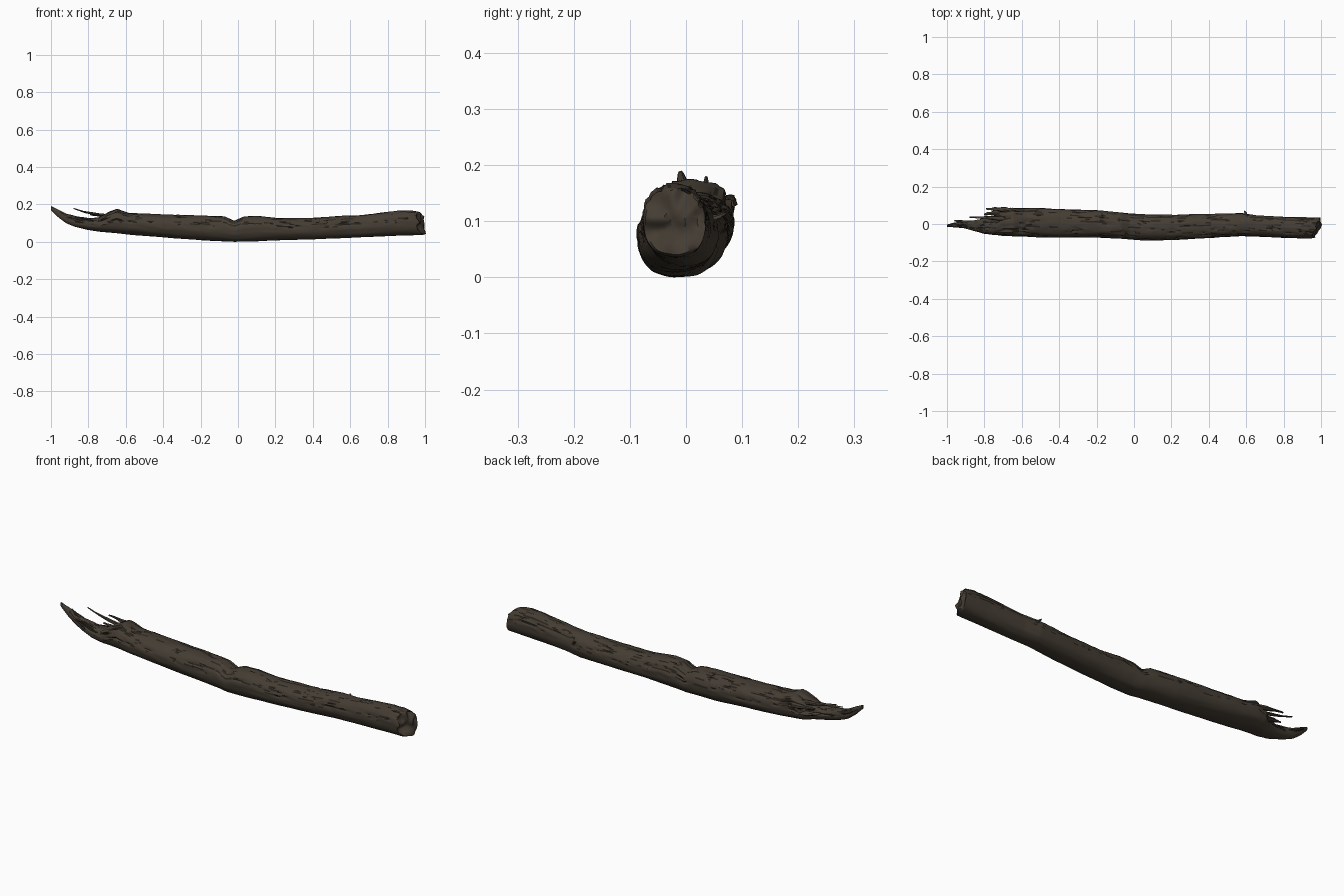
import bpy, bmesh, math, random
from mathutils import Vector, noise

random.seed(4)
if "Cube" in bpy.data.objects:
    bpy.data.objects.remove(bpy.data.objects["Cube"])


def make_material(name, color):
    mat = bpy.data.materials.new(name)
    mat.use_nodes = True
    mat.diffuse_color = color
    bsdf = mat.node_tree.nodes["Principled BSDF"]
    bsdf.inputs["Base Color"].default_value = color
    bsdf.inputs["Roughness"].default_value = 0.9
    return mat


bark = make_material("dark brown bark", (0.058, 0.046, 0.033, 1))
crack = make_material("blackish crack", (0.022, 0.017, 0.012, 1))

# Log outline: x, bottom, top, front edge, back edge
STATIONS = [
    (-1, .17, .19, -.015, -.003),
    (-.96, .13, .172, -.018, .008),
    (-.92, .10, .15, -.02, .014),
    (-.87, .08, .138, -.032, .018),
    (-.8, .063, .125, -.052, .028),
    (-.74, .054, .13, -.058, .045),
    (-.7, .05, .152, -.062, .08),
    (-.65, .045, .176, -.066, .088),
    (-.58, .038, .155, -.068, .086),
    (-.4, .024, .146, -.072, .08),
    (-.2, .008, .141, -.073, .073),
    (-.07, .002, .136, -.078, .062),
    (-.02, 0, .112, -.083, .056),
    (.03, .001, .134, -.086, .053),
    (.1, .003, .139, -.088, .05),
    (.22, .008, .126, -.085, .05),
    (.4, .013, .128, -.076, .054),
    (.58, .02, .14, -.064, .058),
    (.66, .024, .143, -.067, .045),
    (.86, .033, .166, -.076, .037),
    (.93, .035, .168, -.078, .036),
    (.975, .036, .16, -.076, .035),
]
SIDES, RINGS = 56, 210


def smooth(lo, hi, v):
    t = min(max((v - lo) / (hi - lo), 0), 1)
    return t * t * (3 - 2 * t)


def outline(x):
    """Blend the two stations on either side of x."""
    for a, b in zip(STATIONS, STATIONS[1:]):
        if x <= b[0]:
            t = (x - a[0]) / (b[0] - a[0])
            return [p + (q - p) * t for p, q in zip(a[1:], b[1:])]
    return STATIONS[-1][1:]


def groove(x, c, s):
    """Long cracks that follow the grain, mostly on the upper half."""
    n = noise.noise(Vector((x * 3.5, c * 4.5 + x * .6, s * 4.5)))
    return max(0, 1 - abs(n) * 9) * smooth(-.35, .3, s)


def surface(x, angle):
    low, high, front, back = outline(x)
    c, s = math.cos(angle), math.sin(angle)
    ragged = 1 - smooth(-.74, -.55, x)
    grain = noise.noise(Vector((x * 7, c * 3, s * 3)))
    rough = noise.noise(Vector((x * 24, c * 5, s * 5)))
    scale = 1 + .03 * grain + (.02 + .10 * ragged) * rough * smooth(-.5, .4, s)
    scale -= (.09 + .12 * ragged) * groove(x, c, s)
    # squarer than an ellipse, as weathered logs are
    scale *= 1 + .04 * math.sin(2 * angle) ** 2
    y = (front + back) / 2 + c * scale * (back - front) / 2
    z = (low + high) / 2 + s * scale * (high - low) / 2
    # slanted saw cut at the right end
    cut = smooth(.8, .975, x)
    return Vector((x + cut * (.38 * (y + .02) - .12 * (z - .1)), y, z))


def finish(bm, name, angle=35):
    bmesh.ops.recalc_face_normals(bm, faces=bm.faces)
    mesh = bpy.data.meshes.new(name)
    bm.to_mesh(mesh)
    bm.free()
    obj = bpy.data.objects.new(name, mesh)
    bpy.context.collection.objects.link(obj)
    mesh.materials.append(bark)
    mesh.materials.append(crack)
    bpy.ops.object.select_all(action='DESELECT')
    obj.select_set(True)
    bpy.context.view_layer.objects.active = obj
    bpy.ops.object.shade_smooth_by_angle(angle=math.radians(angle))
    return obj


def bridge(bm, a, b):
    count = len(a)
    return [bm.faces.new((a[i], a[(i + 1) % count], b[(i + 1) % count], b[i]))
            for i in range(count)]


def build_log():
    bm = bmesh.new()
    angles = [math.tau * i / SIDES for i in range(SIDES)]
    first, last = STATIONS[0][0], STATIONS[-1][0]
    xs = [first + (last - first) * r / RINGS for r in range(RINGS + 1)]
    rings = [[bm.verts.new(surface(x, a)) for a in angles] for x in xs]
    for r in range(RINGS):
        for i, face in enumerate(bridge(bm, rings[r], rings[r + 1])):
            x, a = xs[r], angles[i] + math.pi / SIDES
            if groove(x, math.cos(a), math.sin(a)) > .6:
                face.material_index = 1
    # broken tip and worn end grain
    bm.faces.new(rings[0])
    ring = rings[-1]
    centre = sum((v.co for v in ring), Vector()) / SIDES
    for size in (.93, .75, .55, .35, .15):
        inner = []
        for v in rings[-1]:
            p = centre.lerp(v.co, size)
            p.x += .022 * noise.noise(p * 30) + .004
            inner.append(bm.verts.new(p))
        bridge(bm, ring, inner)
        ring = inner
    bm.faces.new(ring)
    return finish(bm, "log", 45)


def build_splinter(name, points, width, sides=7):
    """Tapered, slightly crooked sliver through the given points."""
    bm = bmesh.new()
    path = [Vector(p) for p in points]
    steps = 8
    rings = []
    for k in range(steps + 1):
        t = k / steps
        a, b, c = path
        p = a * (1 - t) ** 2 + b * 2 * t * (1 - t) + c * t * t
        along = ((b - a) * (1 - t) + (c - b) * t).normalized()
        u = along.cross(Vector((.1, .3, 1))).normalized()
        v = along.cross(u)
        radius = width * (1 - .75 * t)
        ring = []
        for i in range(sides):
            w = math.tau * i / sides
            wobble = radius * random.uniform(.75, 1.2)
            ring.append(bm.verts.new(
                p + u * math.cos(w) * wobble + v * math.sin(w) * wobble * .7))
        rings.append(ring)
    for a, b in zip(rings, rings[1:]):
        bridge(bm, a, b)
    bm.faces.new(rings[0])
    bm.faces.new(rings[-1])
    return finish(bm, name)


build_log()

# Splinters around the broken left end
build_splinter("upper_splinter",
               [(-.68, .03, .14), (-.79, .035, .145), (-.88, .036, .178)], .014)
build_splinter("back_splinter",
               [(-.66, .07, .13), (-.73, .084, .14), (-.79, .08, .145)], .018)
build_splinter("low_back_splinter",
               [(-.68, .06, .10), (-.76, .062, .10), (-.8, .05, .115)], .02)
build_splinter("front_splinter",
               [(-.74, -.04, .11), (-.83, -.035, .125), (-.87, -.03, .135)], .013)
build_splinter("tip_splinter",
               [(-.86, .0, .12), (-.92, .012, .135), (-.96, .018, .155)], .016)
# Broken branch stub on the back
build_splinter("branch_stub",
               [(.6, .035, .1), (.6, .055, .105), (.59, .07, .115)], .014)
